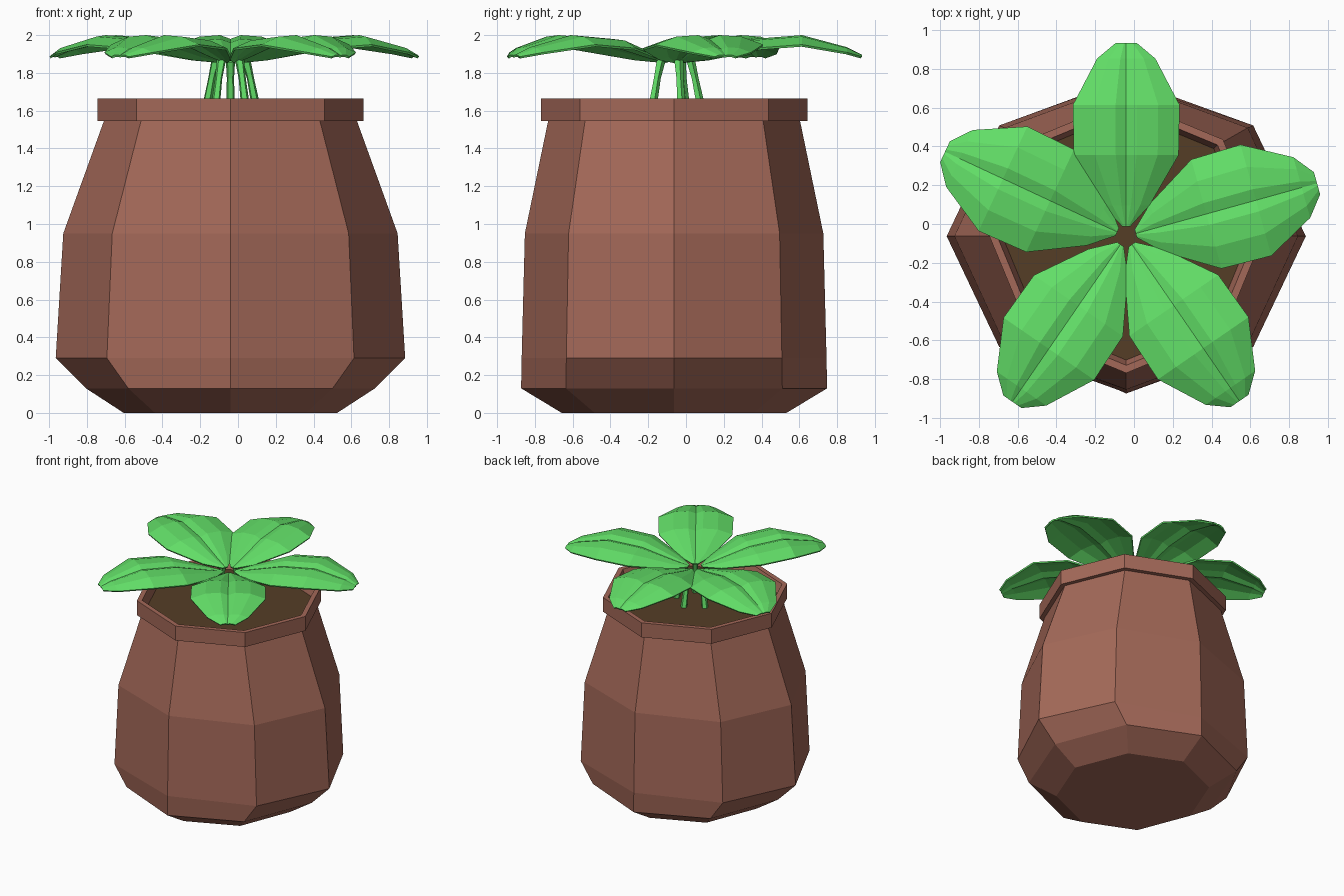
import bpy, bmesh
from math import sin, cos, pi, radians
from mathutils import Matrix, Vector

CENTRE = Vector((-0.04, -0.063, 0))
SIDES = 8

if "Cube" in bpy.data.objects:
    bpy.data.objects.remove(bpy.data.objects["Cube"], do_unlink=True)


def material(name, colour):
    m = bpy.data.materials.new(name)
    m.use_nodes = True
    m.diffuse_color = (*colour, 1)
    m.node_tree.nodes["Principled BSDF"].inputs["Base Color"].default_value = (*colour, 1)
    return m


clay = material("clay brown", (0.37, 0.14, 0.098))
earth = material("dark soil", (0.089, 0.047, 0.019))
leaf_green = material("leaf green", (0.122, 0.73, 0.136))


def add_object(name, bm, mat, turn=0):
    bmesh.ops.recalc_face_normals(bm, faces=bm.faces)
    mesh = bpy.data.meshes.new(name)
    bm.to_mesh(mesh)
    bm.free()
    mesh.materials.append(mat)
    obj = bpy.data.objects.new(name, mesh)
    bpy.context.collection.objects.link(obj)
    obj.matrix_world = Matrix.Translation(CENTRE) @ Matrix.Rotation(turn, 4, "Z")
    return obj


def bridge(bm, rows, closed):
    """Join neighbouring rows of vertices with quads."""
    for a, b in zip(rows, rows[1:]):
        n = len(a)
        for i in range(n if closed else n - 1):
            j = (i + 1) % n
            bm.faces.new((a[i], a[j], b[j], b[i]))


def ring(bm, centre, rx, ry, sides):
    return [bm.verts.new((centre[0] + rx * cos(2 * pi * i / sides),
                          centre[1] + ry * sin(2 * pi * i / sides), centre[2]))
            for i in range(sides)]


def loft(name, sections, mat, sides, turn=0):
    """Capped skin over (centre, x radius, y radius) sections."""
    bm = bmesh.new()
    rows = [ring(bm, c, rx, ry, sides) for c, rx, ry in sections]
    bridge(bm, rows, True)
    bm.faces.new(rows[0])
    bm.faces.new(rows[-1])
    return add_object(name, bm, mat, turn)


# Pot: outside wall, overhanging rim, then down the inside to the soil
pot_profile = [
    (0, 0.565, 0.595), (0.13, 0.765, 0.81), (0.29, 0.925, 0.807),
    (0.95, 0.885, 0.79), (1.545, 0.67, 0.667), (1.545, 0.705, 0.705),
    (1.665, 0.705, 0.705), (1.665, 0.665, 0.665), (1.57, 0.635, 0.635),
]
loft("pot", [((0, 0, z), rx, ry) for z, rx, ry in pot_profile], clay, SIDES)

# Soil disc
loft("soil", [((0, 0, z), 0.638, 0.638) for z in (1.575, 1.585)], earth, SIDES)

# Leaf outline: distance from the hub, midrib height, half width
leaf_profile = [
    (0.05, 1.865, 0.02), (0.16, 1.89, 0.12), (0.42, 1.96, 0.27),
    (0.68, 1.98, 0.275), (0.92, 1.925, 0.15), (1.0, 1.892, 0.055),
]
# Cross-section: fraction of half width, height above the midrib
groove = [(-1, -0.03), (-0.6, 0.012), (-0.2, 0.02), (0, 0),
          (0.2, 0.02), (0.6, 0.012), (1, -0.03)]


def leaf(name, turn, length, width):
    bm = bmesh.new()
    rows = []
    for r, z, w in leaf_profile:
        lift = w / 0.275
        rows.append([bm.verts.new((r * length, f * w * width, z + h * lift))
                     for f, h in groove])
    bridge(bm, rows, False)
    obj = add_object(name, bm, leaf_green, turn)
    # Keep the top surface and add thickness below
    if obj.data.polygons[0].normal.z < 0:
        obj.data.flip_normals()
    solid = obj.modifiers.new("thickness", "SOLIDIFY")
    solid.thickness = 0.012
    solid.offset = -1


# Leaves and their stems: name, direction, length, width
for name, angle, length, width in (
        ("back", 90, 0.995, 1.0), ("left", 15.5, 1.02, 1.08),
        ("right", 155, 1.03, 1.08), ("front_right", 235.5, 1.035, 1.03),
        ("front_left", 304.5, 1.03, 1.03)):
    turn = radians(angle)
    leaf(name + "_leaf", turn, length, width)
    loft(name + "_stem", [((0.15, 0, 1.575), 0.026, 0.026),
                          ((0.11, 0, 1.77), 0.02, 0.02),
                          ((0.085, 0, 1.868), 0.026, 0.026)], leaf_green, 5, turn)
